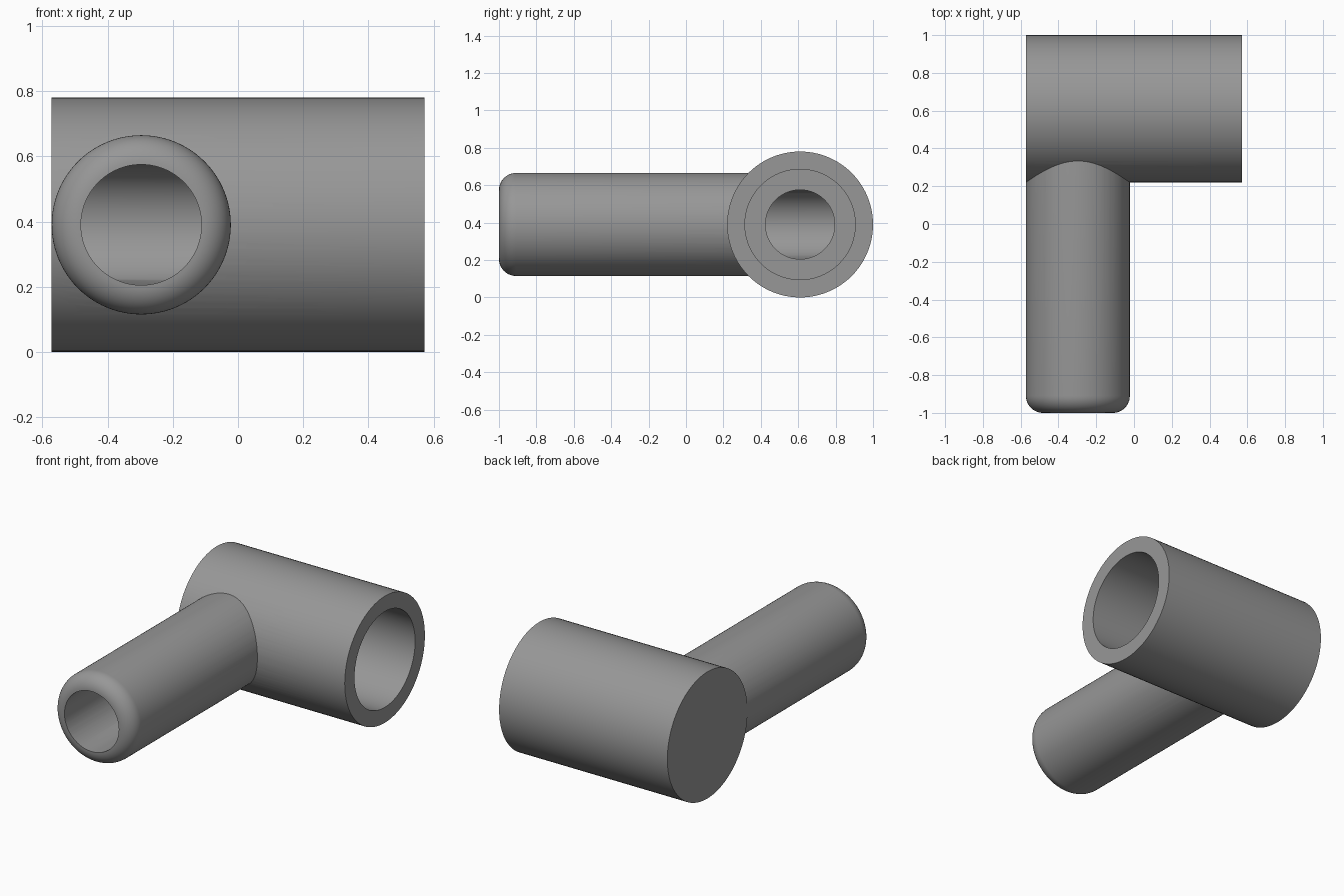
import bpy, bmesh, math

if "Cube" in bpy.data.objects:
    bpy.data.objects.remove(bpy.data.objects["Cube"])

SEG = 96
CX, CY, CZ = -0.297, 0.61, 0.39      # where the two axes meet
R_BODY, R_SOCKET, R_TUBE, R_BORE = 0.39, 0.295, 0.275, 0.185
X0, X1 = -0.573, 0.573

grey = bpy.data.materials.new("grey")
grey.diffuse_color = (0.31, 0.31, 0.31, 1)
grey.use_nodes = True
grey.node_tree.nodes["Principled BSDF"].inputs["Base Color"].default_value = grey.diffuse_color


def loft(name, rings):
    """Closed solid through rings; each ring maps (cos, sin) to a point."""
    bm = bmesh.new()
    loops = []
    for ring in rings:
        angles = [2 * math.pi * i / SEG for i in range(SEG)]
        loops.append([bm.verts.new(ring(math.cos(a), math.sin(a))) for a in angles])
    for a, b in zip(loops, loops[1:]):
        for i in range(SEG):
            j = (i + 1) % SEG
            bm.faces.new((a[i], a[j], b[j], b[i]))
    bm.faces.new(loops[0][::-1])
    bm.faces.new(loops[-1])
    bmesh.ops.recalc_face_normals(bm, faces=bm.faces)
    mesh = bpy.data.meshes.new(name)
    bm.to_mesh(mesh)
    bm.free()
    mesh.materials.append(grey)
    ob = bpy.data.objects.new(name, mesh)
    bpy.context.collection.objects.link(ob)
    return ob


def along_x(x, r):
    return lambda c, s: (x, CY + r * c, CZ + r * s)


def along_y(y, r):
    return lambda c, s: (CX + r * c, y, CZ + r * s)


def combine(target, other, operation):
    mod = target.modifiers.new(operation, 'BOOLEAN')
    mod.operation, mod.solver, mod.object = operation, 'EXACT', other
    bpy.context.view_layer.objects.active = target
    bpy.ops.object.modifier_apply(modifier=mod.name)
    bpy.data.objects.remove(other)


# Main barrel
body = loft("elbow_fitting", [along_x(X0, R_BODY), along_x(X1, R_BODY)])

# Side tube with a rounded mouth
f = R_TUBE - R_BORE + 0.0005
mouth = []
for i in range(13):
    a = math.pi / 2 * i / 12
    mouth.append(along_y(-1 + f * (1 - math.sin(a)), R_TUBE - f * (1 - math.cos(a))))
tube = loft("side_tube", [along_y(0.55, R_TUBE)] + [
    along_y(-1 + f * (1 - math.sin(math.pi / 2 * i / 12)),
            R_TUBE - f * (1 - math.cos(math.pi / 2 * i / 12))) for i in range(13)])
combine(body, tube, 'UNION')

# Wide socket in the open end of the barrel
socket = loft("socket_cutter", [along_x(0.0, R_SOCKET), along_x(0.8, R_SOCKET)])
combine(body, socket, 'DIFFERENCE')

# Mitred bore turning from the tube into the socket
bore = loft("bore_cutter", [
    along_y(-1.1, R_BORE),
    lambda c, s: (CX + R_BORE * c, CY - R_BORE * c, CZ + R_BORE * s),
    lambda c, s: (0.2, CY - R_BORE * c, CZ + R_BORE * s)])
combine(body, bore, 'DIFFERENCE')

# Smooth walls, sharp edges
bpy.ops.object.select_all(action='DESELECT')
body.select_set(True)
bpy.context.view_layer.objects.active = body
bpy.ops.object.shade_smooth_by_angle(angle=math.radians(30))
